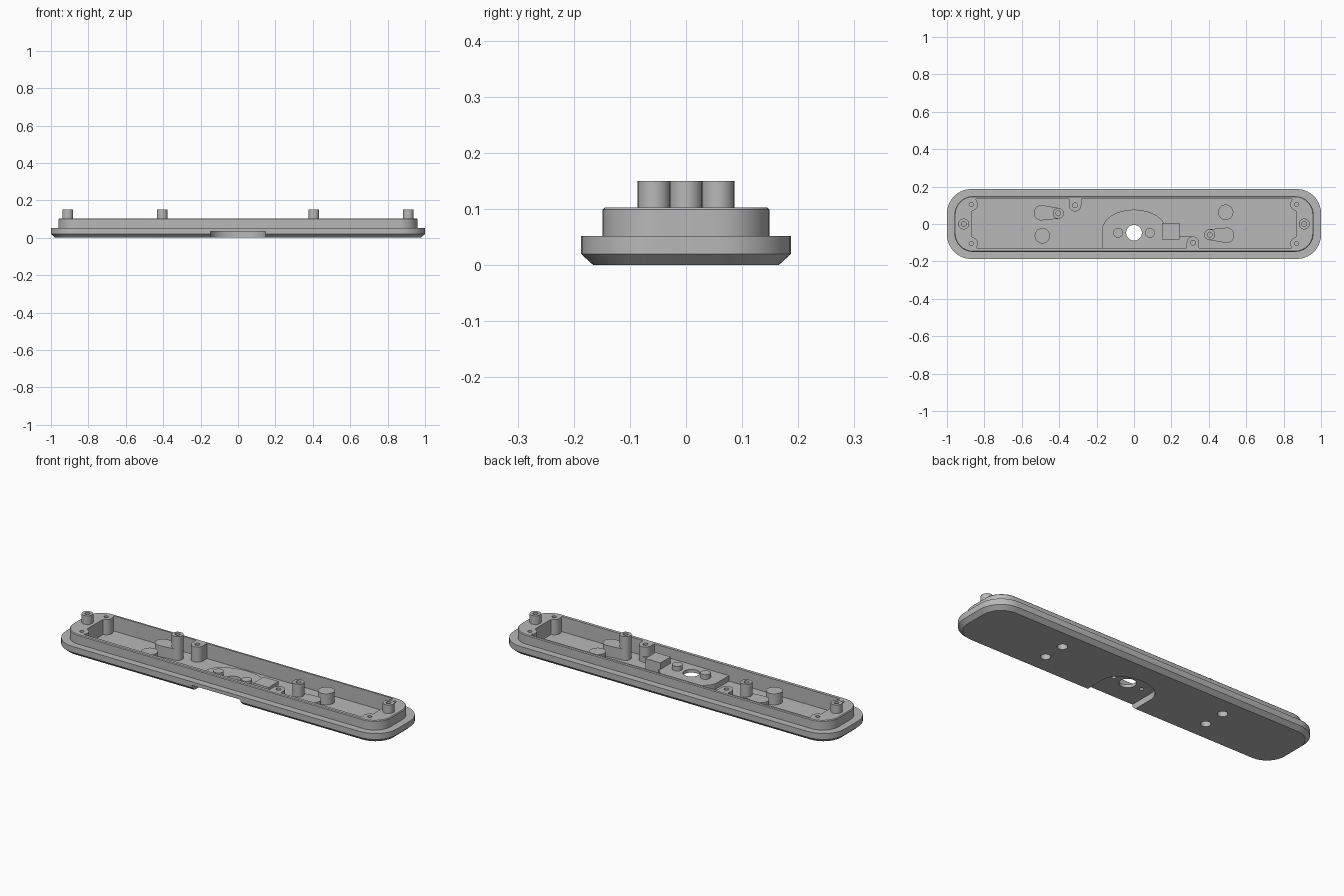
import bpy, bmesh, math
from mathutils import Vector

cube = bpy.data.objects.get("Cube")
if cube:
    bpy.data.objects.remove(cube)

grey = bpy.data.materials.new("mid_grey")
grey.use_nodes = True
grey.diffuse_color = (0.48, 0.48, 0.48, 1)
grey.node_tree.nodes["Principled BSDF"].inputs["Base Color"].default_value = grey.diffuse_color


def rounded(hx, hy, r, cy=0, n=10):
    """Rounded rectangle outline, counter-clockwise."""
    pts = []
    for k, (sx, sy) in enumerate([(1, 1), (-1, 1), (-1, -1), (1, -1)]):
        for i in range(n + 1):
            a = (k + i / n) * math.pi / 2
            pts.append((sx * (hx - r) + r * math.cos(a), cy + sy * (hy - r) + r * math.sin(a)))
    return pts


def capsule(p, q, rp, rq, n=16):
    """Outline around two discs."""
    d = math.atan2(q[1] - p[1], q[0] - p[0])
    pts = []
    for c, r, start in ((q, rq, d - math.pi / 2), (p, rp, d + math.pi / 2)):
        for i in range(n + 1):
            a = start + math.pi * i / n
            pts.append((c[0] + r * math.cos(a), c[1] + r * math.sin(a)))
    return pts


def circle(c, r, n=32):
    return [(c[0] + r * math.cos(math.tau * i / n), c[1] + r * math.sin(math.tau * i / n)) for i in range(n)]


def loft(name, layers):
    """Stack matching outlines given as (z, points) and cap both ends."""
    bm = bmesh.new()
    rings = [[bm.verts.new((x, y, z)) for x, y in pts] for z, pts in layers]
    for lo, hi in zip(rings, rings[1:]):
        for i in range(len(lo)):
            j = (i + 1) % len(lo)
            bm.faces.new((lo[i], lo[j], hi[j], hi[i]))
    bm.faces.new(rings[0][::-1])
    bm.faces.new(rings[-1])
    bmesh.ops.recalc_face_normals(bm, faces=bm.faces[:])
    mesh = bpy.data.meshes.new(name)
    bm.to_mesh(mesh)
    bm.free()
    mesh.materials.append(grey)
    obj = bpy.data.objects.new(name, mesh)
    bpy.context.collection.objects.link(obj)
    return obj


def prism(name, pts, z0, z1):
    return loft(name, [(z0, pts), (z1, pts)])


def boolean(obj, others, op="DIFFERENCE"):
    for other in others:
        m = obj.modifiers.new("cut", "BOOLEAN")
        m.operation, m.solver, m.object = op, "EXACT", other
    bpy.context.view_layer.update()
    ev = obj.evaluated_get(bpy.context.evaluated_depsgraph_get())
    mesh = bpy.data.meshes.new_from_object(ev)
    obj.modifiers.clear()
    obj.data = mesh


def arch(w, top, front, shoulder):
    """Straight-sided outline with a rounded back."""
    pts = [(-w, front), (w, front)]
    for i in range(17):
        a = math.pi * i / 16
        pts.append((w * math.cos(a), shoulder + (top - shoulder) * math.sin(a)))
    return pts


TOP, FLOOR = 0.103, 0.02

# Base flange with chamfered underside, and the raised rim on it
body = loft("tray_body", [
    (0, rounded(0.978, 0.165, 0.108)),
    (0.02, rounded(1, 0.187, 0.13)),
    (0.052, rounded(1, 0.187, 0.13))])
rim = loft("rim", [
    (0.03, rounded(0.96, 0.149, 0.1)),
    (TOP - 0.004, rounded(0.96, 0.149, 0.1)),
    (TOP, rounded(0.956, 0.145, 0.096))])
boolean(body, [rim], "UNION")

# Hollow interior, leaving screw lobes along its wall
cavity = prism("cavity_cutter", rounded(0.865, 0.132, 0.025, 0.003), FLOOR, 0.2)
lobes, screws = [], []
for s in (1, -1):
    for t in (1, -1):
        c = (s * 0.87, t * 0.105)
        lobes.append(prism("corner_lobe", capsule(c, (s * 0.9, t * 0.16), 0.035, 0.035), 0, 0.3))
        screws.append((c, 0.011))
    c = (-s * 0.315, s * 0.1)
    lobes.append(prism("side_lobe", capsule(c, (c[0], s * 0.17), 0.033, 0.033), 0, 0.3))
    screws.append((c, 0.013))
boolean(cavity, lobes)
boolean(body, [cavity])

# Cutters: underside pocket, spindle hole, screw holes, mounting recesses
pocket = prism("pocket_cutter", arch(0.147, 0.055, -0.25, -0.05), -0.05, 0.033)
spindle = prism("spindle_cutter", circle((0, -0.047), 0.042), -0.1, 0.2)
pilots = [prism("pilot_cutter", circle((x, -0.047), 0.01, 16), -0.05, 0.045) for x in (-0.085, 0.085)]
screw_cuts = [prism("screw_cutter", circle(c, r, 20), 0.06, 0.2) for c, r in screws]
recesses = [prism("recess_cutter", circle((x, y), 0.025), -0.05, 0.06)
            for x in (-0.495, 0.495) for y in (-0.062, 0.062)]

# Raised arched platform over the pocket
platform = prism("arched_platform", arch(0.17, 0.077, -0.135, -0.03), 0.01, 0.05)
shelf = prism("platform_shelf", [(0.1, -0.135), (0.31, -0.135), (0.31, -0.066), (0.1, -0.066)], 0.01, 0.05)
boolean(platform, [shelf], "UNION")
boolean(platform, [pocket, spindle] + pilots)
boolean(body, [pocket, spindle] + screw_cuts + recesses)
parts = [body, platform]

# Block and two studs on the platform
parts.append(prism("switch_block", [(0.15, -0.082), (0.242, -0.082), (0.242, 0.006), (0.15, 0.006)], 0.015, 0.085))
for side, x in (("left", 0.085), ("right", -0.085)):
    stud = prism(side + "_stud", circle((x, -0.047), 0.026), 0.042, 0.075)
    boolean(stud, pilots)
    parts.append(stud)

# Mounting bosses and locating posts, repeated by a half turn
post_holes = []
for side, s in (("left", 1), ("right", -1)):
    mid, end = (s * 0.405, -s * 0.057), (s * 0.91, 0)
    boss = prism(side + "_slot_boss", capsule(mid, (s * 0.495, -s * 0.06), 0.029, 0.041), 0.01, 0.08)
    drum = prism(side + "_round_boss", circle((s * 0.49, s * 0.063), 0.041), 0.01, 0.08)
    for b in (boss, drum):
        boolean(b, recesses)
        parts.append(b)
    for name, c, z in (("inner_post", mid, 0.07), ("end_post", end, 0.095)):
        post = prism(side + "_" + name, circle(c, 0.029), z, 0.15)
        hole = prism("post_cutter", circle(c, 0.013, 20), 0.11, 0.2)
        boolean(post, [hole])
        post_holes.append(hole)
        parts.append(post)

# Remove the helpers
for o in [rim, cavity, shelf, pocket, spindle] + lobes + pilots + screw_cuts + recesses + post_holes:
    bpy.data.objects.remove(o)

bpy.ops.object.select_all(action="DESELECT")
for o in parts:
    o.select_set(True)
bpy.context.view_layer.objects.active = body
bpy.ops.object.shade_smooth_by_angle(angle=math.radians(30))
